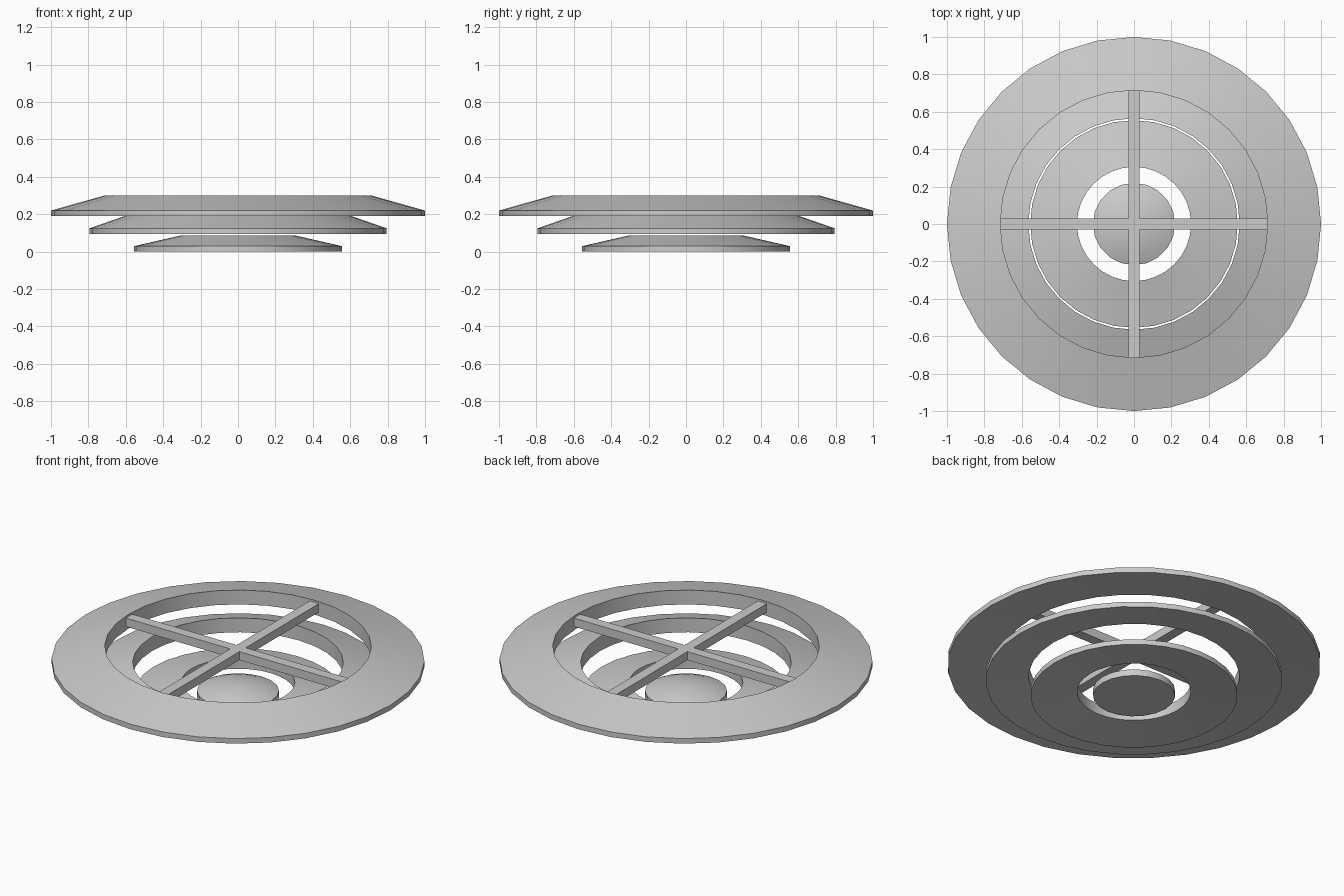
import bpy, bmesh, math

cube = bpy.data.objects.get("Cube")
if cube:
    bpy.data.objects.remove(cube)

grey = bpy.data.materials.new("light grey")
grey.use_nodes = True
grey.diffuse_color = (0.6, 0.6, 0.6, 1)
grey.node_tree.nodes["Principled BSDF"].inputs["Base Color"].default_value = grey.diffuse_color


def finish(name, bm):
    bmesh.ops.recalc_face_normals(bm, faces=bm.faces)
    mesh = bpy.data.meshes.new(name)
    bm.to_mesh(mesh)
    bm.free()
    obj = bpy.data.objects.new(name, mesh)
    mesh.materials.append(grey)
    bpy.context.collection.objects.link(obj)
    bpy.ops.object.select_all(action='DESELECT')
    obj.select_set(True)
    bpy.context.view_layer.objects.active = obj
    bpy.ops.object.shade_smooth_by_angle(angle=math.radians(30))
    return obj


def lathe(name, profile, sides, closed):
    """Spin an (r, z) profile round the z axis."""
    bm = bmesh.new()
    verts = [bm.verts.new((r, 0, z)) for r, z in profile]
    edges = [bm.edges.new(pair) for pair in zip(verts, verts[1:])]
    if closed:
        edges.append(bm.edges.new((verts[-1], verts[0])))
    bmesh.ops.spin(bm, geom=verts + edges, cent=(0, 0, 0), axis=(0, 0, 1),
                   angle=math.tau, steps=sides, use_duplicate=False)
    bmesh.ops.remove_doubles(bm, verts=bm.verts, dist=0.0005)
    return finish(name, bm)


# Three stacked louvre rings with sloping tops and slightly hollow undersides
rings = {
    "upper_ring": (1.0, 0.715, 0.19, 0.30),
    "middle_ring": (0.795, 0.565, 0.095, 0.205),
    "lower_ring": (0.555, 0.305, 0.0, 0.087),
}
RIM, HOLLOW = 0.03, 0.025
for name, (outer, inner, low, high) in rings.items():
    lathe(name, [(outer, low), (outer, low + RIM), (inner, high), (inner, low + HOLLOW)], 32, True)

# Domed centre button
lathe("centre_button", [(0, 0), (0.22, 0), (0.22, 0.038), (0.16, 0.062), (0.08, 0.08), (0, 0.086)], 20, False)

# Crossed support bars, as one plus-shaped extrusion
HALF, REACH, BAR_LOW, BAR_HIGH = 0.03, 0.715, 0.238, 0.288
bm = bmesh.new()
outline = []
for i in range(4):
    c, s = round(math.cos(i * math.pi / 2)), round(math.sin(i * math.pi / 2))
    for x, y in ((REACH, -HALF), (REACH, HALF), (HALF, HALF)):
        outline.append(bm.verts.new((x * c - y * s, x * s + y * c, BAR_LOW)))
base = bm.faces.new(outline)
top = bmesh.ops.extrude_face_region(bm, geom=[base])["geom"]
bmesh.ops.translate(bm, vec=(0, 0, BAR_HIGH - BAR_LOW),
                    verts=[g for g in top if isinstance(g, bmesh.types.BMVert)])
finish("cross_bars", bm)
